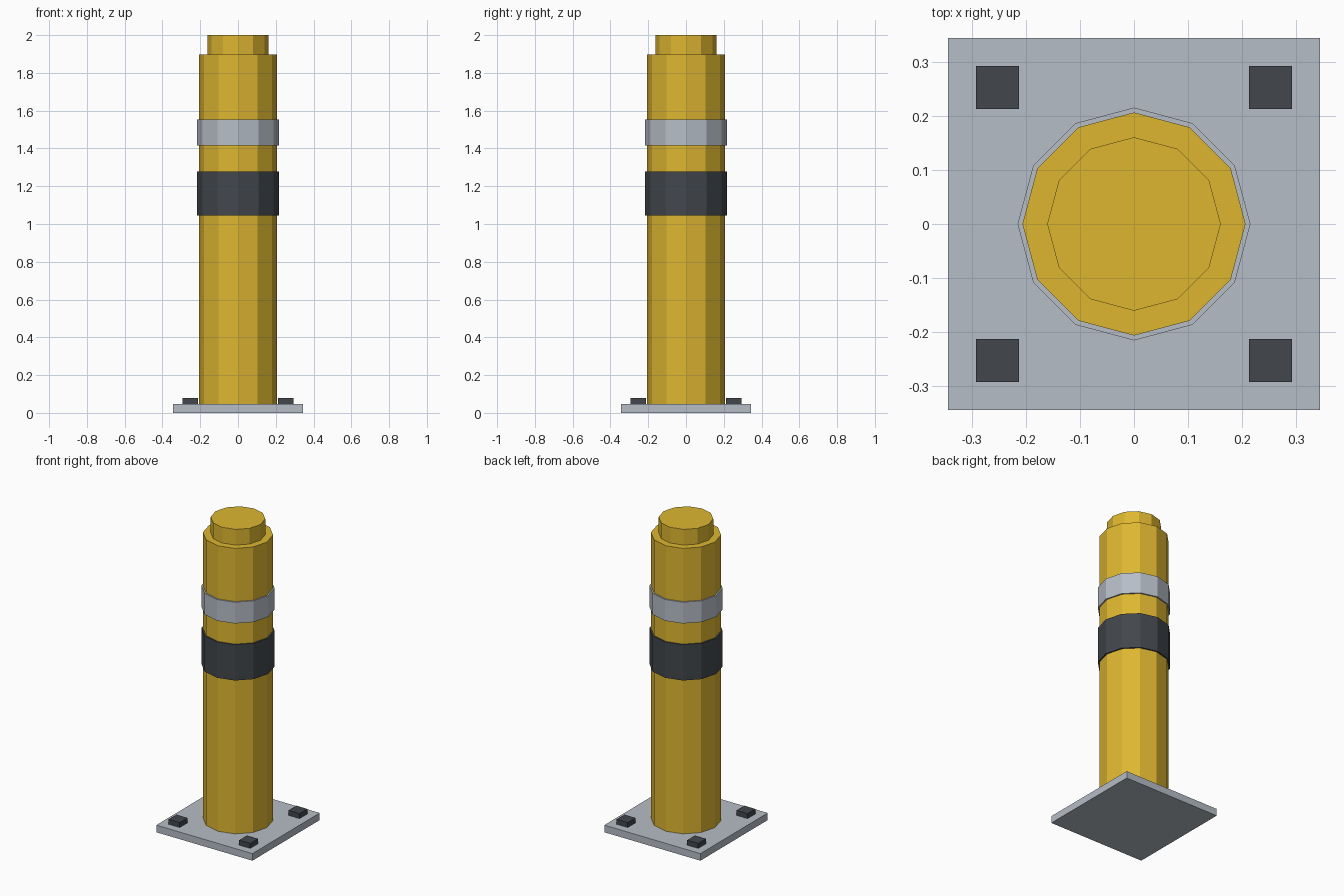
import bpy
import math

if "Cube" in bpy.data.objects:
    bpy.data.objects.remove(bpy.data.objects["Cube"])


def material(name, rgb):
    m = bpy.data.materials.new(name)
    m.diffuse_color = (*rgb, 1.0)
    m.use_nodes = True
    m.node_tree.nodes["Principled BSDF"].inputs["Base Color"].default_value = m.diffuse_color
    return m


YELLOW = material("safety_yellow", (0.73, 0.47, 0.03))
GREY = material("light_grey", (0.47, 0.51, 0.57))
DARK = material("charcoal", (0.055, 0.063, 0.073))


def finish(name, mat):
    obj = bpy.context.object
    obj.name = name
    obj.data.materials.append(mat)
    return obj


def drum(name, radius, z0, z1, mat):
    """Twelve-sided upright cylinder between two heights."""
    bpy.ops.mesh.primitive_cylinder_add(
        vertices=12, radius=radius, depth=z1 - z0, location=(0, 0, (z0 + z1) / 2))
    return finish(name, mat)


def block(name, width, x, y, z0, z1, mat):
    """Square block between two heights."""
    bpy.ops.mesh.primitive_cube_add(size=1, location=(x, y, (z0 + z1) / 2))
    bpy.context.object.scale = (width, width, z1 - z0)
    bpy.ops.object.transform_apply(location=False, rotation=False, scale=True)
    return finish(name, mat)


# Base plate with four bolt heads
block("base_plate", 0.69, 0, 0, 0, 0.046, GREY)
for i, (sx, sy) in enumerate([(-1, -1), (1, -1), (1, 1), (-1, 1)]):
    block(f"bolt_head_{i + 1}", 0.08, sx * 0.253, sy * 0.253, 0.046, 0.078, DARK)

# Post and stepped cap
drum("post", 0.207, 0.046, 1.898, YELLOW)
drum("cap", 0.161, 1.898, 2.0, YELLOW)

# Bands around the post
drum("dark_band", 0.216, 1.045, 1.277, DARK)
drum("reflective_band", 0.216, 1.415, 1.553, GREY)
